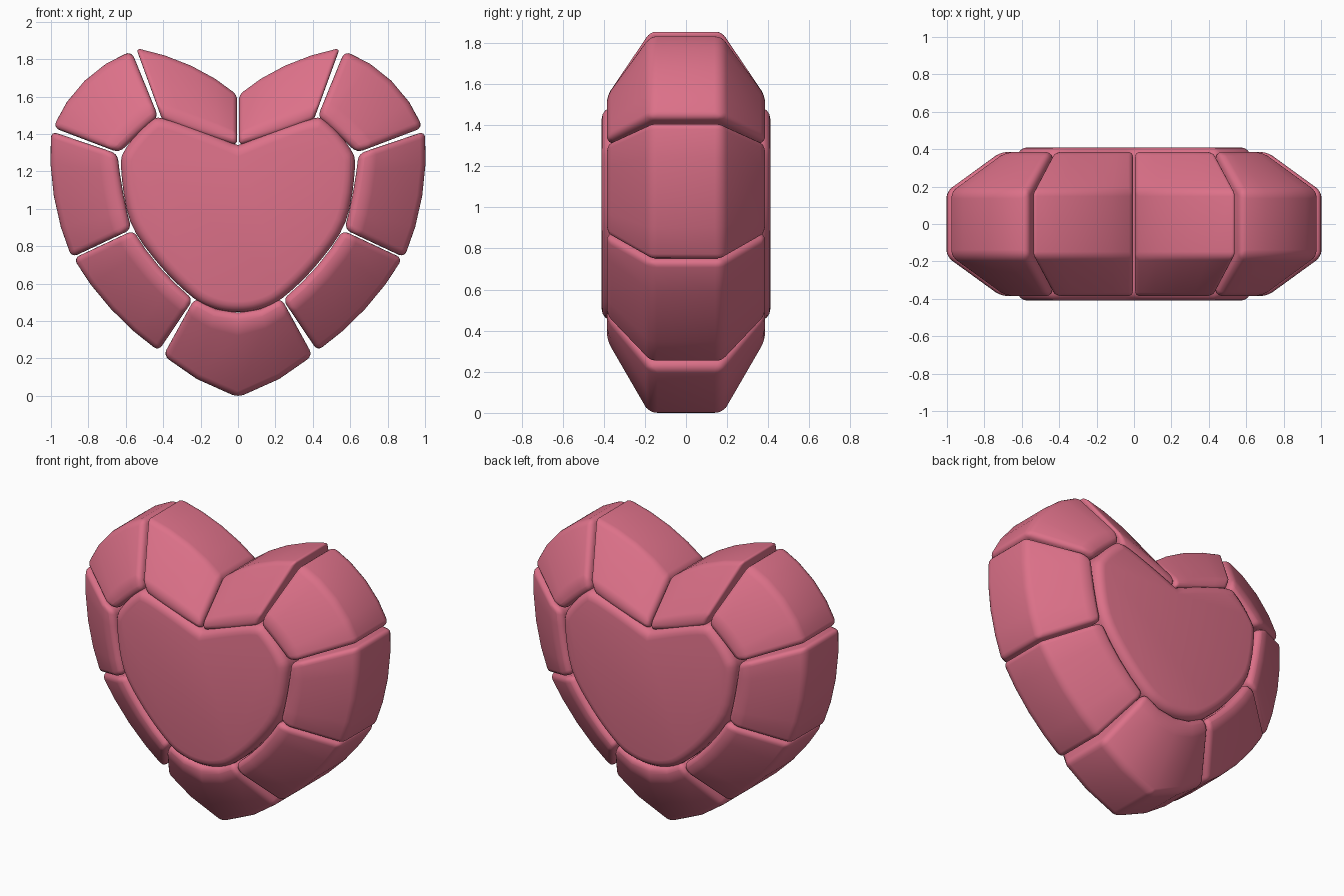
import bpy
import bmesh
from mathutils import Vector

if "Cube" in bpy.data.objects:
    bpy.data.objects.remove(bpy.data.objects["Cube"], do_unlink=True)

PINK = (0.72, 0.165, 0.25, 1.0)
pink = bpy.data.materials.new("rose pink")
pink.use_nodes = True
pink.diffuse_color = PINK
pink.node_tree.nodes["Principled BSDF"].inputs["Base Color"].default_value = PINK

INNER_Y, OUTER_Y, SHOULDER = 0.385, 0.175, 0.2


def finish(bm, name, bevel_width, limit):
    """Turn a bmesh into a rounded, smooth-shaded object."""
    bmesh.ops.recalc_face_normals(bm, faces=bm.faces)
    mesh = bpy.data.meshes.new(name)
    bm.to_mesh(mesh)
    bm.free()
    mesh.materials.append(pink)
    mesh.shade_smooth()
    obj = bpy.data.objects.new(name, mesh)
    bpy.context.collection.objects.link(obj)
    bevel = obj.modifiers.new("rounding", "BEVEL")
    bevel.width = bevel_width
    bevel.segments = 4
    bevel.limit_method = "ANGLE"
    bevel.angle_limit = limit
    return obj


def arc(a, b, c, count=5):
    """Points on a parabola through a, b and c."""
    a, b, c = Vector(a), Vector(b), Vector(c)
    result = []
    for i in range(count):
        t = i / (count - 1)
        result.append(a * (1 - t) * (1 - 2 * t) + b * 4 * t * (1 - t) + c * t * (2 * t - 1))
    return result


def stone(name, inner, outer, side=1):
    """Block swept along the rim: deep inside, tapering to the outer edge."""
    bm = bmesh.new()
    rings = []
    for p, q in zip(inner, outer):
        p, q = Vector(p), Vector(q)
        s = p.lerp(q, SHOULDER)
        half = [(p, INNER_Y), (s, INNER_Y), (q, OUTER_Y)]
        section = [(v, -y) for v, y in half] + [(v, y) for v, y in reversed(half)]
        rings.append([bm.verts.new((side * v.x, y, v.y)) for v, y in section])
    n = len(rings[0])
    for r0, r1 in zip(rings, rings[1:]):
        for i in range(n):
            j = (i + 1) % n
            bm.faces.new((r0[i], r0[j], r1[j], r1[i]))
    bm.faces.new(rings[0])
    bm.faces.new(rings[-1])
    return finish(bm, name, 0.045, 0.45)


# Paired rim stones: inner edge and outer edge as (x, z) arcs
pairs = {
    "top_stone": (((0.005, 1.34), (0.2, 1.4), (0.405, 1.475)),
                  ((0.005, 1.61), (0.25, 1.765), (0.545, 1.86))),
    "shoulder_stone": (((0.425, 1.49), (0.53, 1.4), (0.635, 1.3)),
                       ((0.57, 1.845), (0.82, 1.685), (0.99, 1.435))),
    "side_stone": (((0.645, 1.295), (0.615, 1.09), (0.57, 0.89)),
                   ((1.0, 1.415), (0.985, 1.07), (0.89, 0.74))),
    "lower_stone": (((0.56, 0.885), (0.42, 0.69), (0.24, 0.515)),
                    ((0.88, 0.735), (0.68, 0.465), (0.425, 0.24))),
}
for part, (inner, outer) in pairs.items():
    for label, side in (("left", 1), ("right", -1)):
        stone(label + "_" + part, arc(*inner), arc(*outer), side)

# Pointed stone at the bottom
half_in = [(0.23, 0.525), (0.12, 0.465)]
half_out = [(0.4, 0.215), (0.22, 0.09)]


def mirrored(half, middle):
    return half + [middle] + [(-x, z) for x, z in reversed(half)]


stone("bottom_stone", mirrored(half_in, (0, 0.445)), mirrored(half_out, (0, -0.008)))

# Heart-shaped centre: smooth half outline, mirrored and extruded
outline = [Vector(p) for p in (
    (0, 1.34), (0.2, 1.42), (0.4, 1.485), (0.48, 1.46), (0.595, 1.33), (0.625, 1.22),
    (0.575, 0.93), (0.42, 0.7), (0.24, 0.525), (0.12, 0.465), (0, 0.448))]
padded = [outline[0]] + outline + [Vector((-0.12, 0.465))]
curve = []
for a, b, c, d in zip(padded, padded[1:], padded[2:], padded[3:]):
    for k in range(4):
        t = k / 4
        curve.append(0.5 * (2 * b + (c - a) * t + (2 * a - 5 * b + 4 * c - d) * t ** 2
                            + (3 * b - a - 3 * c + d) * t ** 3))
curve.append(outline[-1])
curve += [Vector((-p.x, p.y)) for p in reversed(curve[1:-1])]

bm = bmesh.new()
front = [bm.verts.new((p.x, -0.41, p.y)) for p in curve]
back = [bm.verts.new((p.x, 0.41, p.y)) for p in curve]
bm.faces.new(front)
bm.faces.new(back)
for i in range(len(curve)):
    j = (i + 1) % len(curve)
    bm.faces.new((front[i], front[j], back[j], back[i]))
finish(bm, "heart_centre", 0.06, 1.2)
